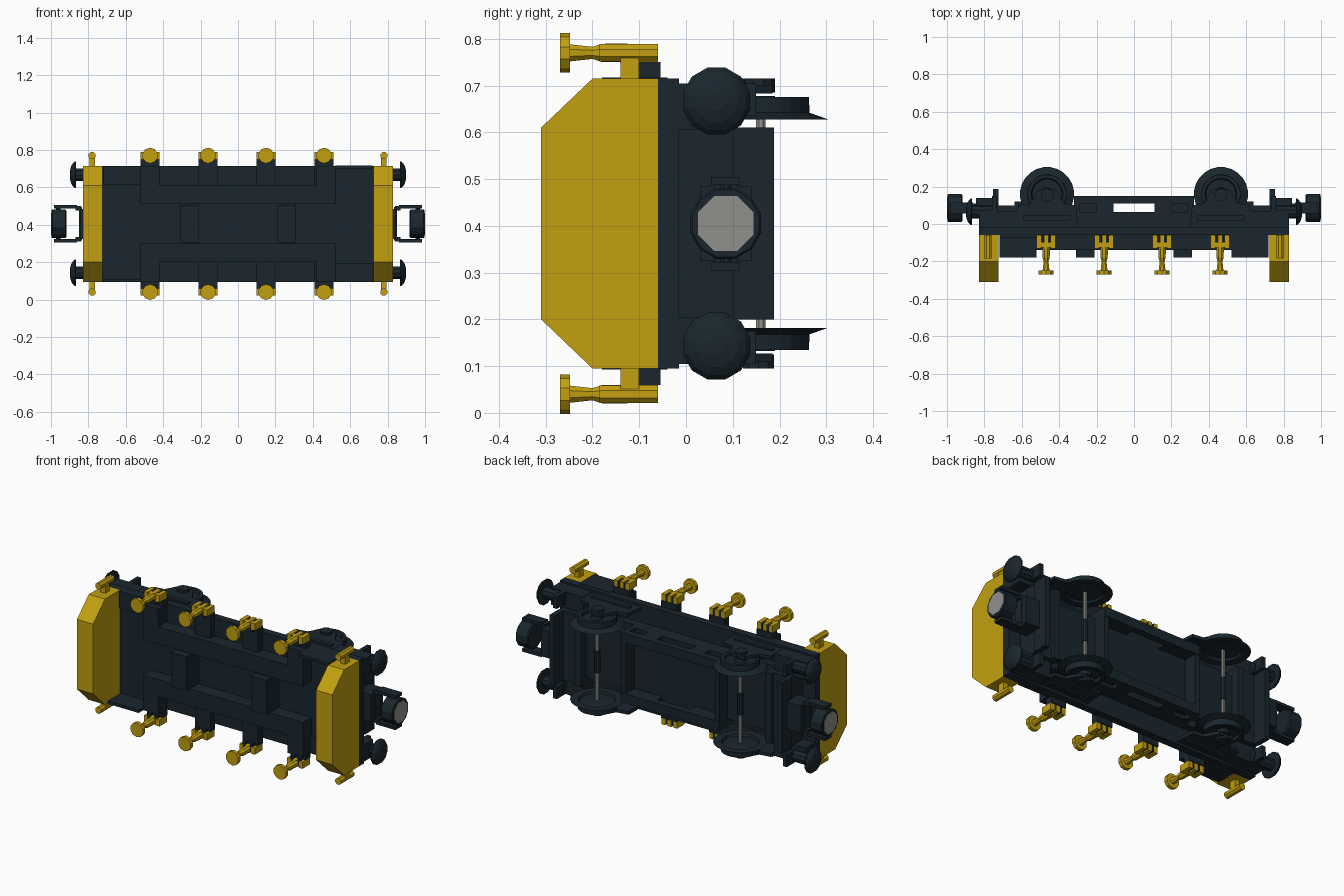
import bpy, bmesh
from math import pi, cos, sin
from mathutils import Vector

if "Cube" in bpy.data.objects:
    bpy.data.objects.remove(bpy.data.objects["Cube"])

ZC = 0.405  # wagon centre line


def mat(name, c):
    m = bpy.data.materials.new(name)
    m.diffuse_color = (*c, 1)
    m.use_nodes = True
    m.node_tree.nodes["Principled BSDF"].inputs["Base Color"].default_value = m.diffuse_color
    return m


DARK = mat("dark", (0.010, 0.019, 0.027))
GOLD = mat("yellow", (0.54, 0.35, 0.005))
GREY = mat("grey", (0.28, 0.28, 0.26))


def finish(name, bm, m, smooth=False):
    bmesh.ops.recalc_face_normals(bm, faces=bm.faces)
    me = bpy.data.meshes.new(name)
    bm.to_mesh(me)
    bm.free()
    o = bpy.data.objects.new(name, me)
    bpy.context.collection.objects.link(o)
    me.materials.append(m)
    if smooth:
        bpy.context.view_layer.objects.active = o
        o.select_set(True)
        bpy.ops.object.shade_smooth_by_angle(angle=0.6)
        o.select_set(False)
    return o


def prism(name, pts, axis, a, b, m):
    """Extrude a 2D profile: axis x -> (y,z), axis z -> (x,y)."""
    bm = bmesh.new()
    put = (lambda p, t: (t, *p)) if axis == "x" else (lambda p, t: (*p, t))
    lo = [bm.verts.new(put(p, a)) for p in pts]
    hi = [bm.verts.new(put(p, b)) for p in pts]
    bm.faces.new(lo)
    bm.faces.new(hi)
    n = len(pts)
    for i in range(n):
        j = (i + 1) % n
        bm.faces.new((lo[i], lo[j], hi[j], hi[i]))
    return finish(name, bm, m)


def box(name, x0, x1, y0, y1, z0, z1, m=DARK):
    return prism(name, [(x0, y0), (x1, y0), (x1, y1), (x0, y1)], "z", z0, z1, m)


def lathe(name, prof, centre, axis, n, m, smooth=False):
    """Revolve (radius, offset) points about an axis direction through centre."""
    bm = bmesh.new()
    q = Vector((0, 0, 1)).rotation_difference(Vector(axis))
    c = Vector(centre)
    rings = []
    for r, t in prof:
        rings.append([bm.verts.new(c + q @ Vector((r * cos((i + .5) * 2 * pi / n),
                      r * sin((i + .5) * 2 * pi / n), t))) for i in range(n)])
    bm.faces.new(rings[0])
    bm.faces.new(rings[-1])
    for A, B in zip(rings, rings[1:]):
        for i in range(n):
            j = (i + 1) % n
            bm.faces.new((A[i], A[j], B[j], B[i]))
    return finish(name, bm, m, smooth)


def rod(name, r, centre, axis, length, n, m, smooth=False):
    return lathe(name, [(r, 0), (r, length)], centre, axis, n, m, smooth)


def zbox(name, x0, x1, y0, y1, s, h0, h1, m=DARK):
    """Box at heights h0..h1 from the centre line on side s."""
    a, b = sorted((ZC + s * h0, ZC + s * h1))
    return box(name, x0, x1, y0, y1, a, b, m)


def xbox(name, s, x0, x1, y0, y1, z0, z1, m=DARK):
    """Box at x0..x1 from the middle on end s."""
    a, b = sorted((s * x0, s * x1))
    return box(name, a, b, y0, y1, z0, z1, m)


# Deck and its raised frame
box("deck", -.83, .83, -.06, -.015, .095, .715)
box("underdeck_beam", -.62, .62, -.02, .03, .2, .61)
for s in (-1, 1):
    zbox("deck_long_rail", -.42, .42, -.14, -.06, s, .105, .205)
    zbox("side_panel", min(s * .52, s * .72), max(s * .52, s * .72), -.18, -.04, s, .295, .312)
    zbox("side_ledge", min(-s * .52, -s * .72), max(-s * .52, -s * .72), -.075, -.04, s, .21, .31)
    xbox("deck_cross_block", s, .21, .31, -.18, -.06, .305, .505)
    for t in (-1, 1):
        xbox("deck_corner_block", t, .42, .52, -.14, -.06, *sorted((ZC + s * .105, ZC + s * .31)))

# Stakes with clips along both sides
for s in (-1, 1):
    zc = ZC + s * .365
    for x in (-.47, -.16, .15, .46):
        zbox("stake_bracket", x - .05, x + .05, -.10, -.055, s, .205, .345)
        for dx in (-.024, .024):
            zbox("bracket_finger", x + dx - .009, x + dx + .009, -.125, -.062, s, .33, .378)
        for dx in (-.038, 0, .038):
            zbox("stake_clip", x + dx - .012, x + dx + .012, -.13, -.06, s, .345, .384, GOLD)
        zbox("stake_clip_bar", x - .05, x + .05, -.125, -.10, s, .345, .382, GOLD)
        lathe("stake_stem", [(.022, 0), (.021, .055), (.014, .075), (.02, .125)],
              (x, -.125, zc), (0, -1, 0), 8, GOLD)
        rod("stake_disc", .042, (x, -.248, zc), (0, -1, 0), .021, 10, GOLD)

# Bulkheads, buffers and couplings at each end
for s in (-1, 1):
    prism("bulkhead", [(-.06, .095), (-.2, .095), (-.31, .2), (-.31, .61), (-.2, .715), (-.06, .715)],
          "x", s * .725, s * .83, GOLD)
    for t in (-1, 1):
        xbox("handle_post", s, .765, .795, -.14, -.10, *sorted((ZC + t * .30, ZC + t * .36)), GOLD)
        rod("bulkhead_handle", .02, (s * .78, -.185, ZC + t * .365), (0, 1, 0), .125, 8, GOLD)
        zb = ZC + t * .262
        xbox("buffer_mount", s, .62, .83, -.02, .07, *sorted((ZC + t * .2, ZC + t * .30)))
        rod("buffer_stem", .036, (s * .73, .065, zb), (s, 0, 0), .14, 10, DARK, True)
        lathe("buffer_head", [(.035, 0), (.073, 0), (.074, .006), (.064, .018), (.046, .028), (.02, .034)],
              (s * .865, .065, zb), (s, 0, 0), 12, DARK)
        xbox("buffer_step", s, .735, .76, .07, .15, *sorted((ZC + t * .23, ZC + t * .30)))
        # Coupling arms
        z0, z1 = sorted((ZC + t * .082, ZC + t * .10))
        xbox("coupling_arm", s, .86, .985, .055, .115, z0, z1)
        xbox("coupling_corner", s, .84, .87, .06, .11, *sorted((ZC + t * .07, ZC + t * .095)))
        rod("coupling_pin", .013, (s * .96, .085, ZC + t * .06), (0, 0, t), .04, 8, DARK)
    xbox("end_beam", s, .62, .75, -.02, .10, .2, .61)
    xbox("end_plate", s, .725, .755, .10, .188, .2, .61)
    xbox("coupling_mount", s, .74, .845, .03, .14, .325, .485)
    xbox("coupling_back", s, .835, .85, .06, .11, .315, .495)
    lathe("coupling_magnet_shell", [(.07, 0), (.078, .006), (.078, .076), (.074, .08)],
          (s * .917, .085, ZC), (s, 0, 0), 12, DARK)
    rod("coupling_magnet", .064, (s * .99, .085, ZC), (s, 0, 0), .01, 8, GREY)

# Under-frame between the axles
box("underframe_floor", -.32, .32, .03, .065, .2, .61)
for s in (-1, 1):
    zbox("underframe_rail", -.32, .32, .11, .15, s, .15, .205)
    for t in (-1, 1):
        xbox("underframe_leg", t, .11, .2, .03, .14, *sorted((ZC + s * .15, ZC + s * .205)))
        xbox("underframe_web", t, .2, .3, .03, .14, *sorted((ZC + s * .15, ZC + s * .185)))
    xbox("underframe_cross", s, .29, .32, .03, .145, .2, .61)

# Wheels, axles and axle guards
for s in (-1, 1):
    x = s * .465
    rod("axle", .011, (x, .16, .15), (0, 0, 1), .51, 8, GREY)
    rod("axle_sleeve", .017, (x, .16, .34), (0, 0, 1), .13, 8, DARK)
    xbox("axle_cradle", s, .32, .62, .03, .07, .24, .57)
    xbox("cradle_end", s, .60, .64, .03, .12, .2, .61)
    for t in (-1, 1):
        lathe("wheel", [(.045, .005), (.095, .012), (.1, 0), (.145, 0), (.105, .014), (.104, .048),
                        (.085, .048), (.08, .03), (.035, .03), (.03, .05)],
              (x, .16, ZC + t * .223), (0, 0, t), 24, DARK)
        prism("axle_guard", [(x + dx, y) for dx, y in ((-.165, -.02), (.165, -.02), (.155, .10), (.09, .11),
              (.045, .185), (-.045, .185), (-.09, .11), (-.155, .10))],
              "z", ZC + t * .278, ZC + t * .296, DARK)
        rod("axle_box", .035, (x, .155, ZC + t * .28), (0, 0, t), .03, 10, DARK)
        xbox("leaf_spring", s, .34, .59, .02, .045, *sorted((ZC + t * .28, ZC + t * .305)))
